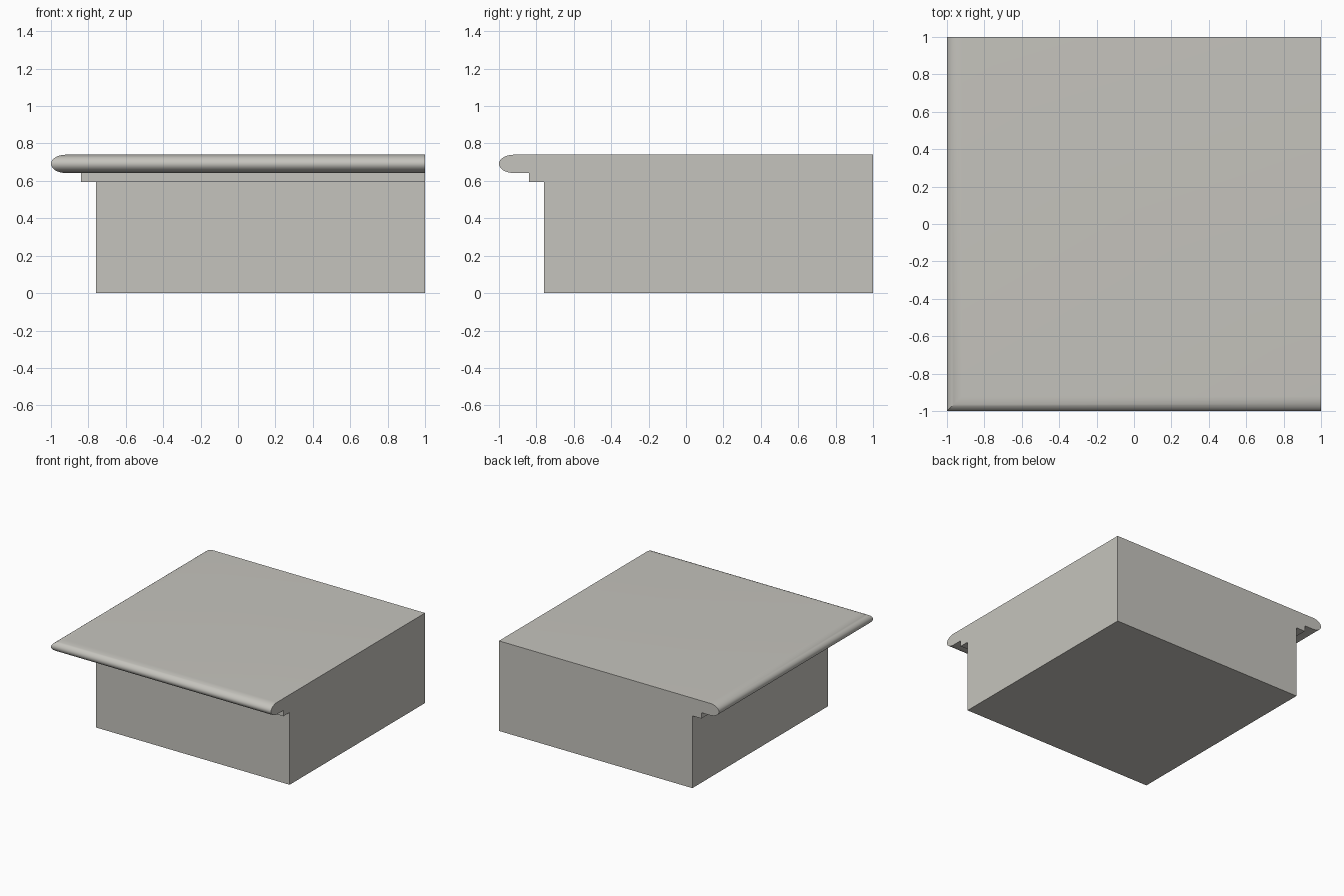
import bpy, bmesh, math

if "Cube" in bpy.data.objects:
    bpy.data.objects.remove(bpy.data.objects["Cube"])

# Plain stone-grey material
mat = bpy.data.materials.new("warm_grey")
mat.diffuse_color = (0.56, 0.55, 0.51, 1)
mat.use_nodes = True
mat.node_tree.nodes["Principled BSDF"].inputs["Base Color"].default_value = mat.diffuse_color

# Edge profile as (corner coordinate, height): riser, cove strip, rounded nose
profile = [(-0.758, 0.0), (-0.758, 0.594), (-0.84, 0.594), (-0.84, 0.642)]
SEG, RX, RZ, ZC = 16, 0.08, 0.049, 0.691
for i in range(SEG + 1):
    t = -math.pi / 2 - math.pi * i / SEG
    profile.append((-1 + RX + RX * math.cos(t), ZC + RZ * math.sin(t)))

# Sweep the profile along the left and front sides with a mitred corner
bm = bmesh.new()
rows = [[bm.verts.new(p) for p in ((a, 1, z), (a, a, z), (1, a, z))] for a, z in profile]
for lo, hi in zip(rows, rows[1:]):
    for k in range(2):
        bm.faces.new((lo[k], lo[k + 1], hi[k + 1], hi[k]))

# Flat cut ends at the back and right, plus bottom and top
base = bm.verts.new((1, 1, 0))
top = bm.verts.new((1, 1, profile[-1][1]))
bm.faces.new([r[0] for r in rows] + [top, base])
bm.faces.new([r[2] for r in rows] + [top, base])
bm.faces.new(rows[0] + [base])
bm.faces.new(rows[-1] + [top])
bmesh.ops.recalc_face_normals(bm, faces=bm.faces)

mesh = bpy.data.meshes.new("corner_step")
bm.to_mesh(mesh)
bm.free()
mesh.materials.append(mat)
step = bpy.data.objects.new("corner_step", mesh)
bpy.context.collection.objects.link(step)

# Smooth nose, crisp edges elsewhere
bpy.context.view_layer.objects.active = step
step.select_set(True)
bpy.ops.object.shade_smooth_by_angle(angle=math.radians(30))
